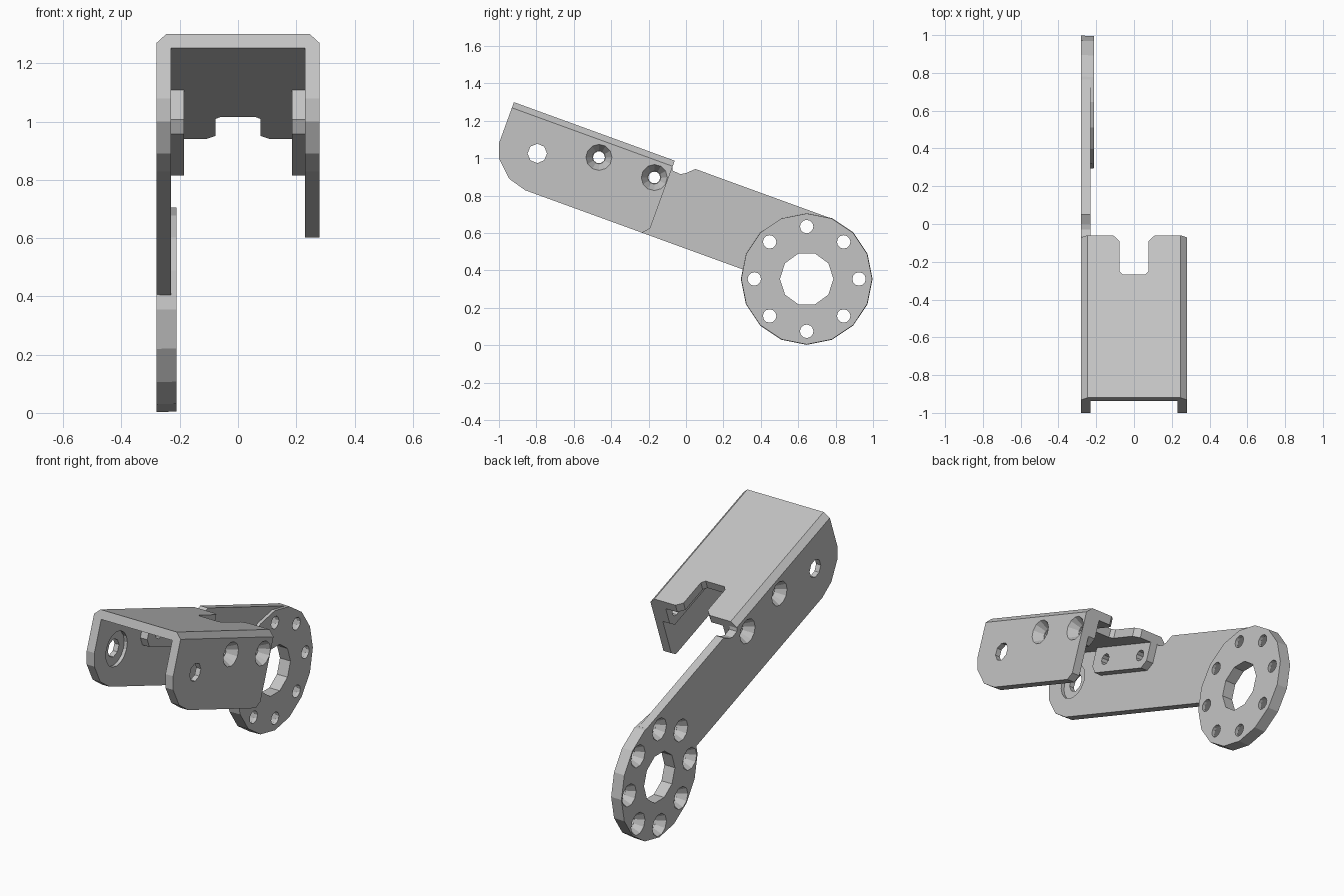
import bpy, bmesh
from math import radians, cos, sin, pi
from mathutils import Matrix

cube = bpy.data.objects.get("Cube")
if cube:
    bpy.data.objects.remove(cube, do_unlink=True)

TILT = radians(20)
HUB = (0.485, 0.554)          # hub centre along / above the arm


def make_object(name, bm):
    bmesh.ops.recalc_face_normals(bm, faces=bm.faces[:])
    mesh = bpy.data.meshes.new(name)
    bm.to_mesh(mesh)
    bm.free()
    obj = bpy.data.objects.new(name, mesh)
    bpy.context.collection.objects.link(obj)
    return obj


def prism(name, points, axis, start, end):
    """Extrude a 2D outline along one axis (0 = x, 1 = along arm, 2 = up)."""
    bm = bmesh.new()
    rings = []
    for d in (start, end):
        ring = []
        for p in points:
            co = list(p)
            co.insert(axis, d)
            ring.append(bm.verts.new(co))
        rings.append(ring)
        bm.faces.new(ring)
    n = len(points)
    for i in range(n):
        j = (i + 1) % n
        bm.faces.new((rings[0][i], rings[0][j], rings[1][j], rings[1][i]))
    return make_object(name, bm)


def drum(name, centre, x0, x1, r0, r1, sides):
    """Cylinder or cone lying along x, radius r0 at x0 and r1 at x1."""
    bm = bmesh.new()
    rings = []
    for x, r in ((x0, r0), (x1, r1)):
        ring = [bm.verts.new((x, centre[0] + r * cos(2 * pi * i / sides + TILT),
                              centre[1] + r * sin(2 * pi * i / sides + TILT)))
                for i in range(sides)]
        bm.faces.new(ring)
        rings.append(ring)
    for i in range(sides):
        j = (i + 1) % sides
        bm.faces.new((rings[0][i], rings[0][j], rings[1][j], rings[1][i]))
    return make_object(name, bm)


def combine(target, parts, operation):
    """Apply boolean parts in turn, then delete them."""
    for part in parts:
        part.hide_render = True
        mod = target.modifiers.new("cut", "BOOLEAN")
        mod.operation, mod.solver, mod.object = operation, "EXACT", part
        graph = bpy.context.evaluated_depsgraph_get()
        mesh = bpy.data.meshes.new_from_object(target.evaluated_get(graph))
        target.modifiers.clear()
        target.data = mesh
        bpy.data.objects.remove(part, do_unlink=True)


# Top plate with chamfered outer edges
half = [(0.28, 0.857), (0.28, 0.875), (0.247, 0.907)]
bracket = prism("bracket", half + [(-x, w) for x, w in reversed(half)], 1, -1.309, -0.394)

# Side walls: a short one, and a long one that carries on as the arm
nose = [(-1.309, 0.87), (-1.309, 0.673), (-1.282, 0.598), (-1.192, 0.513), (-1.092, 0.485)]
short_end = [(-0.426, 0.485), (-0.394, 0.521), (-0.394, 0.87)]
arm_end = [(0.485, 0.485), (0.485, 0.903), (-0.275, 0.903), (-0.315, 0.865),
           (-0.341, 0.85), (-0.386, 0.853), (-0.394, 0.87)]
solids = [prism("short_wall", nose + short_end, 0, 0.23, 0.28),
          prism("long_arm", nose + arm_end, 0, -0.28, -0.23),
          drum("hub_disc", HUB, -0.28, -0.212, 0.352, 0.35, 16)]

# Screw blocks inside the corners
block = [(-0.885, 0.88), (-0.885, 0.75), (-0.85, 0.71), (-0.43, 0.71),
         (-0.394, 0.75), (-0.394, 0.88)]
for s in (-1, 1):
    solids.append(prism("screw_block", block, 0, s * 0.185, s * 0.25))
combine(bracket, solids, "UNION")

# Slot in the rear edge of the plate
slot = [(0.125, -0.36), (0.11, -0.394), (0.078, -0.425), (0.078, -0.595), (0.06, -0.615)]
slot[0] = (0.11, -0.36)
cutters = [prism("slot", slot + [(-x, u) for x, u in reversed(slot)], 2, 0.8, 0.95)]

# Pivot holes with inner recesses, and countersunk screw holes
for s in (-1, 1):
    pivot = (-1.098, 0.692)
    cutters.append(drum("pivot_hole", pivot, s * 0.2, s * 0.3, 0.052, 0.052, 8))
    cutters.append(drum("pivot_recess", pivot, s * 0.2, s * 0.25, 0.1, 0.1, 16))
    for u in (-0.781, -0.466):
        cutters.append(drum("screw_hole", (u, 0.785), s * 0.15, s * 0.3, 0.032, 0.032, 10))
        cutters.append(drum("countersink", (u, 0.785), s * 0.225, s * 0.29, 0.035, 0.076, 12))

# Hub bore and its ring of countersunk holes
cutters.append(drum("hub_bore", HUB, -0.35, -0.15, 0.143, 0.143, 10))
for i in range(8):
    a = i * pi / 4 + TILT
    c = (HUB[0] + 0.28 * cos(a), HUB[1] + 0.28 * sin(a))
    cutters.append(drum("ring_hole", c, -0.35, -0.15, 0.036, 0.036, 12))
    cutters.append(drum("ring_countersink", c, -0.23, -0.29, 0.037, 0.07, 10))
combine(bracket, cutters, "DIFFERENCE")

# Tilt the arm down toward the back
bracket.data.transform(Matrix.Rotation(-TILT, 4, "X"))
bracket.name = bracket.data.name = "bracket"

grey = bpy.data.materials.new("plain_grey")
grey.use_nodes = True
colour = (0.55, 0.55, 0.55, 1)
grey.diffuse_color = colour
grey.node_tree.nodes["Principled BSDF"].inputs["Base Color"].default_value = colour
bracket.data.materials.clear()
bracket.data.materials.append(grey)
for face in bracket.data.polygons:
    face.material_index = 0
    face.use_smooth = False
